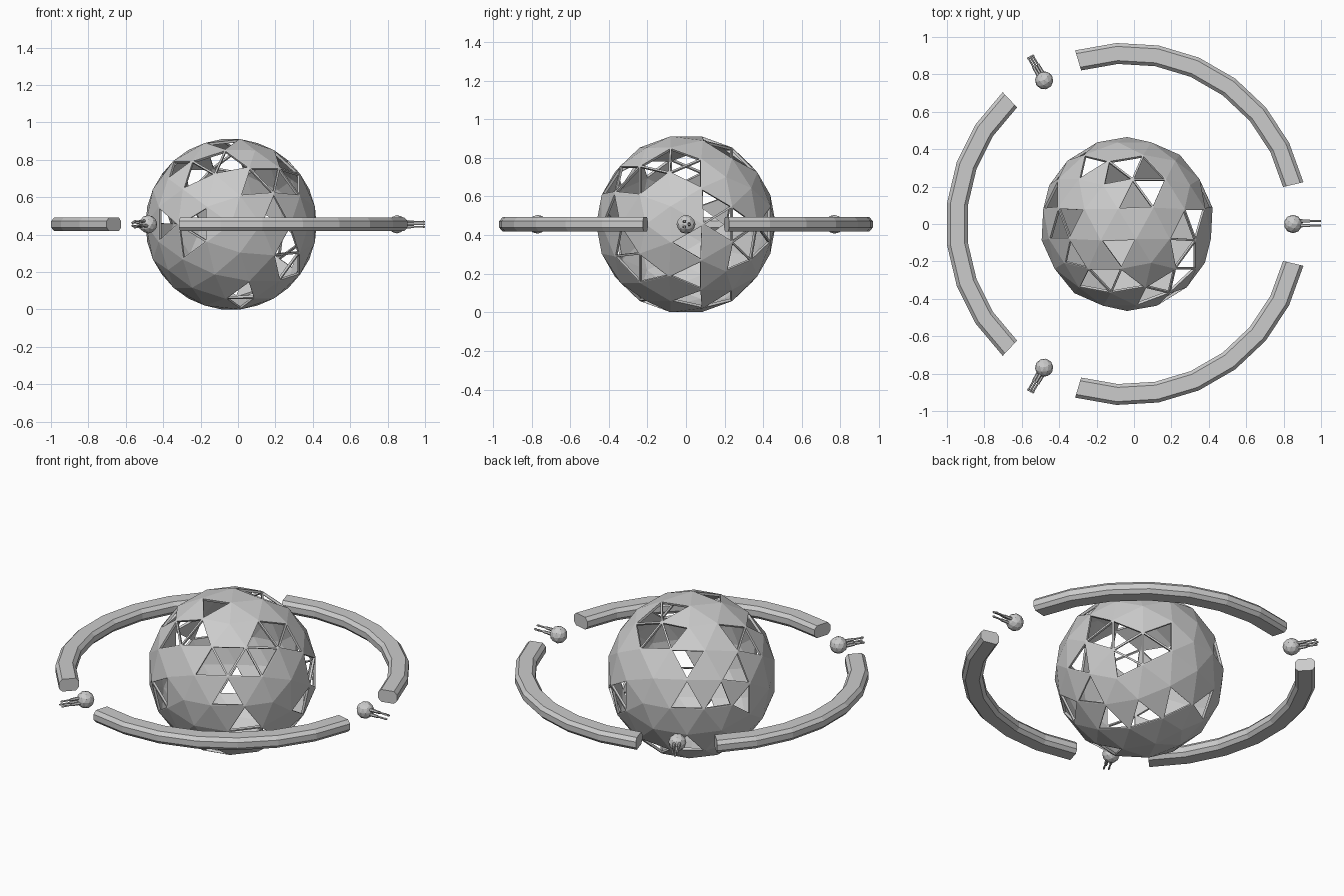
import bpy, bmesh
from math import sin, cos, pi, radians, sqrt
from mathutils import Vector, Matrix

if "Cube" in bpy.data.objects:
    bpy.data.objects.remove(bpy.data.objects["Cube"])

CENTRE = Vector((-0.037, 0, 0.4555))
R = 0.465


def finish(bm, name):
    bmesh.ops.recalc_face_normals(bm, faces=bm.faces[:])
    me = bpy.data.meshes.new(name)
    bm.to_mesh(me)
    bm.free()
    ob = bpy.data.objects.new(name, me)
    ob.location = CENTRE
    bpy.context.collection.objects.link(ob)
    return ob


def direction(az, el, right, up):
    """Point on the unit sphere seen from azimuth/elevation at (right, up)."""
    a, e = radians(az), radians(el)
    r = Vector((-sin(a), cos(a), 0))
    f = Vector((cos(e) * cos(a), cos(e) * sin(a), sin(e)))
    u = f.cross(r)
    return r * right + u * up + f * sqrt(max(0.0, 1 - right * right - up * up))


# Geodesic shell: each icosahedron face split three ways, pole along y
src = bmesh.new()
bmesh.ops.create_icosphere(src, subdivisions=1, radius=1)
bm = bmesh.new()
N = 3
for f in src.faces:
    a, b, c = [Vector((v.co.x, -v.co.z, v.co.y)) for v in f.verts]
    grid = {}
    for i in range(N + 1):
        for j in range(N + 1 - i):
            p = (a * (N - i - j) + b * i + c * j).normalized() * R
            grid[i, j] = bm.verts.new(p)
    for i in range(N):
        for j in range(N - i):
            bm.faces.new((grid[i, j], grid[i + 1, j], grid[i, j + 1]))
            if i + j < N - 1:
                bm.faces.new((grid[i + 1, j], grid[i + 1, j + 1], grid[i, j + 1]))
src.free()
bmesh.ops.remove_doubles(bm, verts=bm.verts[:], dist=0.001)
bmesh.ops.recalc_face_normals(bm, faces=bm.faces[:])

# Open panels, located per viewing direction: (azimuth, elevation) -> spots
OPEN = {
    (-90, 0): [(.27, .45), (.5, .5), (.66, .48), (-.45, .6), (-.62, .62), (-.1, .78),
               (-.36, .1), (-.36, -.25), (-.77, -.05), (.62, -.2), (.75, -.35),
               (.55, -.5), (.05, -.82), (.2, -.87)],
    (0, 0): [(.28, .18), (.4, .85), (-.1, .6), (-.35, .65), (-.65, .5), (0, -.3),
             (-.7, -.4), (-.4, -.5), (0, -.65), (0, -.82), (.7, -.15), (.6, -.35),
             (.85, -.3)],
    (-90, 90): [(-.37, .74), (.1, .7), (.3, .55), (.03, .28), (.27, .33), (-.66, .03),
                (-.15, -.25), (-.83, .3), (-.37, -.6), (.7, .05), (.7, -.3), (.8, -.4)],
    (-56, 25): [(-.25, .05), (.12, .05), (.3, .38), (.06, -.26), (.26, -.7)],
    (125, 25): [(-.14, .46), (-.02, -.25), (.31, -.19), (.6, .28), (.5, -.37)],
    (50, -32): [(-.46, .5), (-.14, .5), (.23, .45), (-.82, .12), (-.7, -.24),
                (.13, -.48), (.31, -.45), (.85, -.24)],
}
opened = set()
for (az, el), spots in OPEN.items():
    for x, y in spots:
        d = direction(az, el, x, y)
        opened.add(max(bm.faces, key=lambda f: f.calc_center_median().normalized().dot(d)))
opened = list(opened)
bmesh.ops.inset_individual(bm, faces=opened, thickness=0.011)
bmesh.ops.delete(bm, geom=opened, context='FACES')
shell = finish(bm, "lattice_sphere_shell")
sol = shell.modifiers.new("thickness", 'SOLIDIFY')
sol.thickness = 0.014
sol.offset = -1

# Ring: three arcs of seven segments out of a 27-sided circle
W, H, CW, CH = 0.056, 0.037, 0.018, 0.020
section = [(W, H - CH), (W - CW, H), (CW - W, H), (-W, H - CH),
           (-W, CH - H), (CW - W, -H), (W - CW, -H), (W, CH - H)]
for n in range(3):
    bm = bmesh.new()
    loops = []
    for k in range(1, 9):
        t = (9 * n + k) * 2 * pi / 27
        loops.append([bm.verts.new(((0.913 + u) * cos(t), (0.913 + u) * sin(t), z))
                      for u, z in section])
    for p, q in zip(loops, loops[1:]):
        for i in range(8):
            j = (i + 1) % 8
            bm.faces.new((p[i], p[j], q[j], q[i]))
    bm.faces.new(loops[0])
    bm.faces.new(loops[-1][::-1])
    finish(bm, f"ring_arc_{n + 1}")

# Beacon balls with prongs in the ring gaps
for n, twist in enumerate((0, 30, 90)):
    place = Matrix.Rotation(n * 2 * pi / 3, 4, 'Z') @ Matrix.Translation((0.887, 0, 0))
    bm = bmesh.new()
    bmesh.ops.create_icosphere(bm, subdivisions=2, radius=0.049, matrix=place)
    finish(bm, f"beacon_ball_{n + 1}")
    bm = bmesh.new()
    for i in range(3):
        a = radians(twist) + i * 2 * pi / 3
        for x0, x1, r0, r1 in ((.035, .09, .010, .008), (.085, .14, .005, .005),
                               (.138, .15, .007, .005)):
            m = (place @ Matrix.Translation(((x0 + x1) / 2, .016 * cos(a), .016 * sin(a)))
                 @ Matrix.Rotation(pi / 2, 4, 'Y'))
            bmesh.ops.create_cone(bm, cap_ends=True, segments=6, radius1=r0, radius2=r1,
                                  depth=x1 - x0, matrix=m)
    finish(bm, f"beacon_prongs_{n + 1}")
